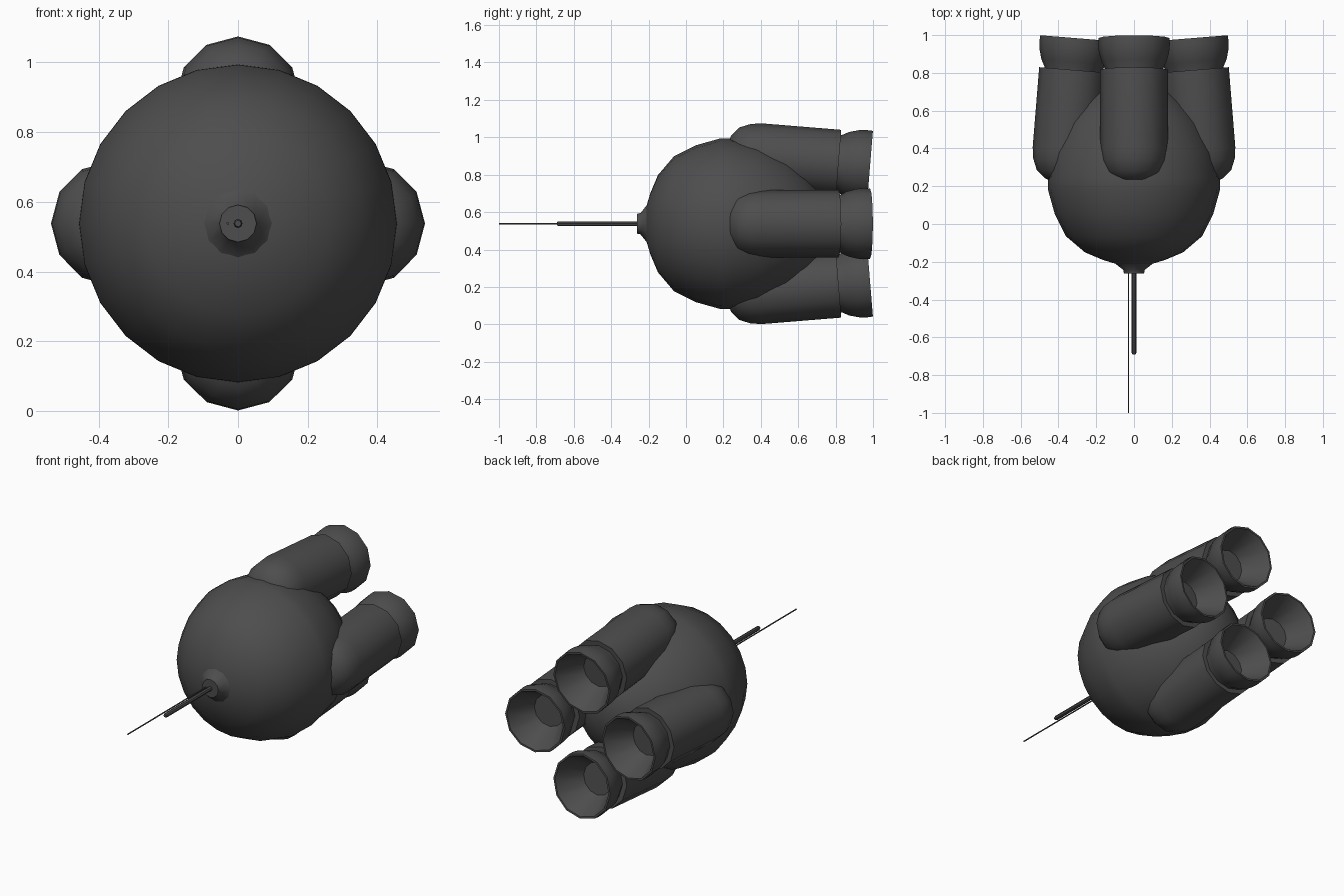
import bpy, bmesh, math
from mathutils import Matrix

if "Cube" in bpy.data.objects:
    bpy.data.objects.remove(bpy.data.objects["Cube"])

AXIS_Z = 0.538
TILT = math.radians(4.65)

dark = bpy.data.materials.new("dark_metal")
dark.diffuse_color = (0.075, 0.075, 0.075, 1)
dark.use_nodes = True
dark.node_tree.nodes["Principled BSDF"].inputs["Base Color"].default_value = dark.diffuse_color


def lathe(name, profile, sides, matrix, angle=40):
    """Revolve (radius, y) points round the y axis; radius 0 makes a pole."""
    bm = bmesh.new()
    rings = []
    for r, y in profile:
        n = 1 if r == 0 else sides
        rings.append([bm.verts.new((r * math.sin(2 * math.pi * i / sides), y,
                                    r * math.cos(2 * math.pi * i / sides))) for i in range(n)])
    for a, b in zip(rings, rings[1:]):
        for i in range(sides):
            j = (i + 1) % sides
            loop = [a[i % len(a)], a[j % len(a)], b[j % len(b)], b[i % len(b)]]
            bm.faces.new(list(dict.fromkeys(loop)))
    bmesh.ops.recalc_face_normals(bm, faces=bm.faces)
    mesh = bpy.data.meshes.new(name)
    bm.to_mesh(mesh)
    bm.free()
    mesh.materials.append(dark)
    ob = bpy.data.objects.new(name, mesh)
    ob.matrix_world = matrix
    bpy.context.collection.objects.link(ob)
    bpy.ops.object.select_all(action='DESELECT')
    ob.select_set(True)
    bpy.context.view_layer.objects.active = ob
    bpy.ops.object.shade_smooth_by_angle(angle=math.radians(angle))
    return ob


centre = Matrix.Translation((0, 0, AXIS_Z))

# Egg-shaped hull
lathe("hull", [(0, -0.22), (0.09, -0.213), (0.165, -0.19), (0.26, -0.15), (0.36, -0.065),
               (0.42, 0.055), (0.455, 0.18), (0.456, 0.24), (0.433, 0.38), (0.36, 0.535),
               (0.28, 0.635), (0.18, 0.715), (0.09, 0.75), (0, 0.76)], 24, centre)

# Nose collar
lathe("nose_collar", [(0, -0.17), (0.12, -0.19), (0.095, -0.213), (0.057, -0.243),
                      (0.053, -0.262), (0, -0.262)], 12, centre)

# Thick probe and thin aerial
lathe("probe", [(0, -0.2), (0.013, -0.2), (0.013, -0.68), (0.009, -0.69), (0, -0.69)], 8, centre)
lathe("aerial", [(0, -0.2), (0.004, -0.2), (0.004, -1.0), (0, -1.0)], 6,
      Matrix.Translation((-0.029, 0, AXIS_Z)))

# Four tilted engine pods with hollow nozzles (y measured from the pod's shoulder)
pod = [(0, -0.19), (0.1, -0.16), (0.148, -0.12), (0.172, -0.06), (0.18, 0.0),
       (0.18, 0.425), (0, 0.425)]
nozzle = [(0, 0.40), (0.15, 0.40), (0.152, 0.43), (0.172, 0.468), (0.186, 0.52), (0.19, 0.56),
          (0.188, 0.594), (0.177, 0.594), (0.095, 0.44), (0, 0.44)]
for k, side in enumerate(("top", "right", "bottom", "left")):
    place = (centre @ Matrix.Rotation(k * math.pi / 2, 4, 'Y')
             @ Matrix.Translation((0, 0.392, 0.357)) @ Matrix.Rotation(-TILT, 4, 'X'))
    lathe("engine_pod_" + side, pod, 12, place)
    lathe("nozzle_" + side, nozzle, 12, place)
